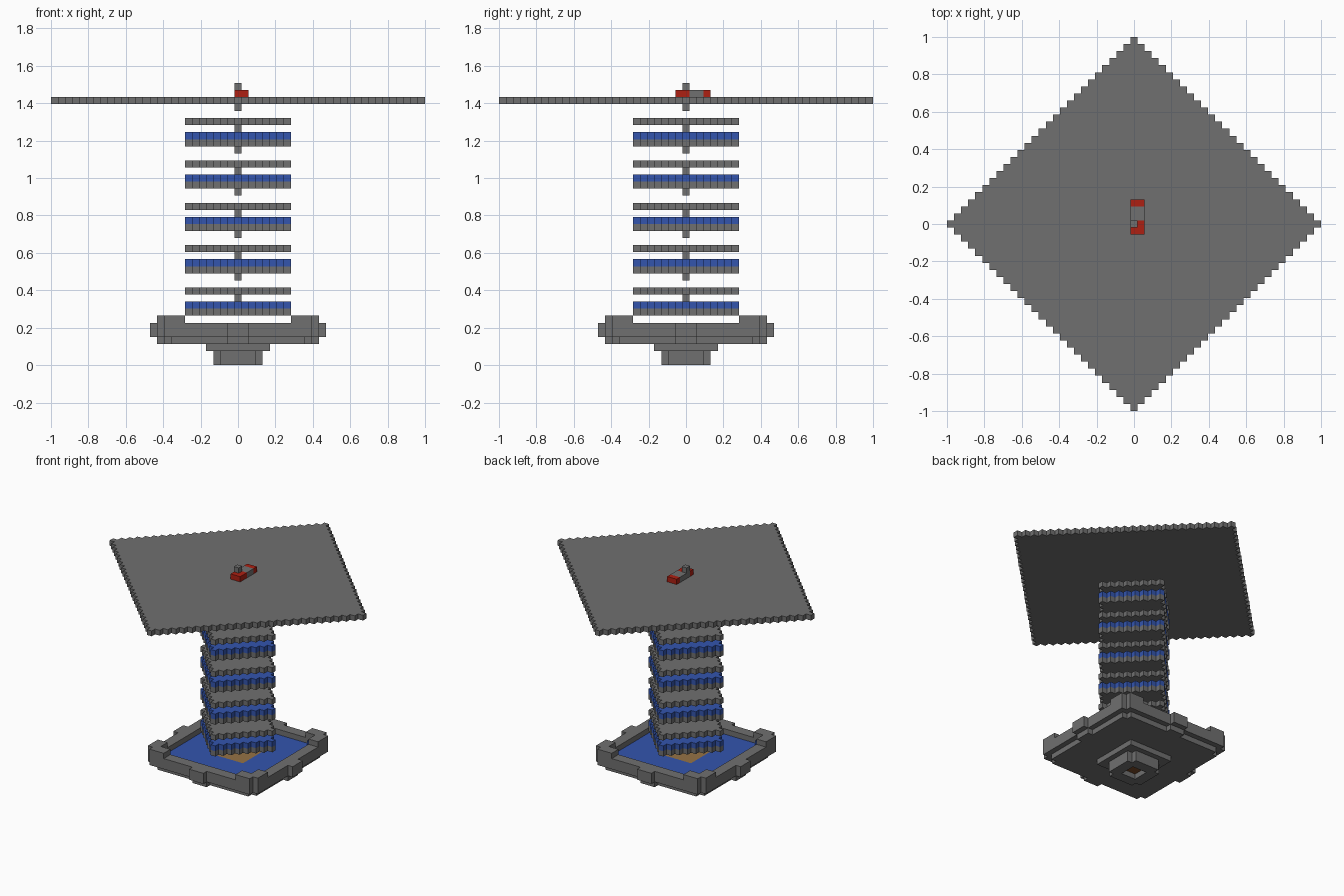
import bpy, bmesh
from mathutils import Vector

cube = bpy.data.objects.get("Cube")
if cube:
    bpy.data.objects.remove(cube, do_unlink=True)

U = 2 / 53  # edge of one block


def material(name, rgb):
    m = bpy.data.materials.new(name)
    m.use_nodes = True
    m.diffuse_color = (*rgb, 1)
    bsdf = next(n for n in m.node_tree.nodes if n.type == 'BSDF_PRINCIPLED')
    bsdf.inputs["Base Color"].default_value = (*rgb, 1)
    return m


STONE = material("stone grey", (0.16, 0.16, 0.16))
WATER = material("water blue", (0.033, 0.09, 0.42))
RED = material("red", (0.42, 0.014, 0.006))
WOOD = material("wood tan", (0.30, 0.17, 0.06))
BROWN = material("dark brown", (0.20, 0.07, 0.02))

SIDES = [Vector(s) for s in ((1, 0, 0), (-1, 0, 0), (0, 1, 0),
                             (0, -1, 0), (0, 0, 1), (0, 0, -1))]


def blocks(name, mat, reach, layers, rule):
    """Solid of unit blocks wherever rule(x, y, layer) holds; only outer faces are made."""
    span = range(-reach, reach + 1)
    cells = {(x, y, z) for z in layers for x in span for y in span if rule(x, y, z)}
    bm = bmesh.new()
    for c in cells:
        centre = Vector(c) + Vector((0, 0, 0.5))
        for n in SIDES:
            if tuple(int(v) for v in Vector(c) + n) in cells:
                continue
            a = Vector((n.y, n.z, n.x))
            b = n.cross(a)
            corners = (a + b, b - a, -a - b, a - b)
            bm.faces.new([bm.verts.new((centre + (n + k) / 2) * U) for k in corners])
    bmesh.ops.remove_doubles(bm, verts=bm.verts, dist=U / 20)
    me = bpy.data.meshes.new(name)
    bm.to_mesh(me)
    bm.free()
    me.materials.append(mat)
    ob = bpy.data.objects.new(name, me)
    bpy.context.collection.objects.link(ob)
    return ob


def diamond(name, mat, radius, layer):
    return blocks(name, mat, radius, [layer], lambda x, y, z: abs(x) + abs(y) <= radius)


def post(name, *layers):
    return blocks(name, STONE, 0, layers, lambda x, y, z: True)


def rounded(x, y, r):
    # square outline with its corner blocks left out
    return max(abs(x), abs(y)) <= r and min(abs(x), abs(y)) < r


def mid_bump(x, y, r):
    return max(abs(x), abs(y)) == r and min(abs(x), abs(y)) <= 1


# Foot with a small hole underneath
blocks("foot", STONE, 3, [0, 1],
       lambda x, y, z: rounded(x, y, 3) and max(abs(x), abs(y)) > 1)
blocks("foot_core", BROWN, 1, [1], lambda x, y, z: True)
blocks("foot_collar", STONE, 4, [2], lambda x, y, z: True)

# Basin floor, walls and raised corners
blocks("basin_floor", STONE, 11, [3],
       lambda x, y, z: rounded(x, y, 10) or mid_bump(x, y, 11))
blocks("basin_wall", STONE, 12, [4, 5],
       lambda x, y, z: (rounded(x, y, 11) and max(abs(x), abs(y)) > 9) or mid_bump(x, y, 12))
blocks("basin_corners", STONE, 11, [6],
       lambda x, y, z: rounded(x, y, 11) and min(abs(x), abs(y)) >= 8
       and max(abs(x), abs(y)) > 9)

# Water, its corner blocks and the wooden centre
blocks("basin_water", WATER, 9, [4], lambda x, y, z: max(abs(x), abs(y)) > 3)
blocks("corner_water", WATER, 9, [5], lambda x, y, z: abs(x) == abs(y) == 9)
blocks("wooden_centre", WOOD, 3, [4], lambda x, y, z: True)

# Five repeated tiers of the tower
for i in range(5):
    base = 7 + 6 * i
    diamond(f"tier_floor_{i + 1}", STONE, 7, base)
    diamond(f"tier_water_{i + 1}", WATER, 7, base + 1)
    post(f"tier_post_{i + 1}", base + 2)
    diamond(f"tier_roof_{i + 1}", STONE, 7, base + 3)
    post(f"tier_link_{i + 1}", base + 5)

# Wide platform on top
diamond("top_platform", STONE, 26, 37)
post("top_post", 38, 39)


# Small red-ended bench beside the top post
def bench(x, y):
    return x in (0, 1) and -1 <= y <= 3 and (x, y) != (0, 0)


blocks("bench_middle", STONE, 3, [38], lambda x, y, z: bench(x, y) and y in (1, 2))
blocks("bench_ends", RED, 3, [38], lambda x, y, z: bench(x, y) and y not in (1, 2))
